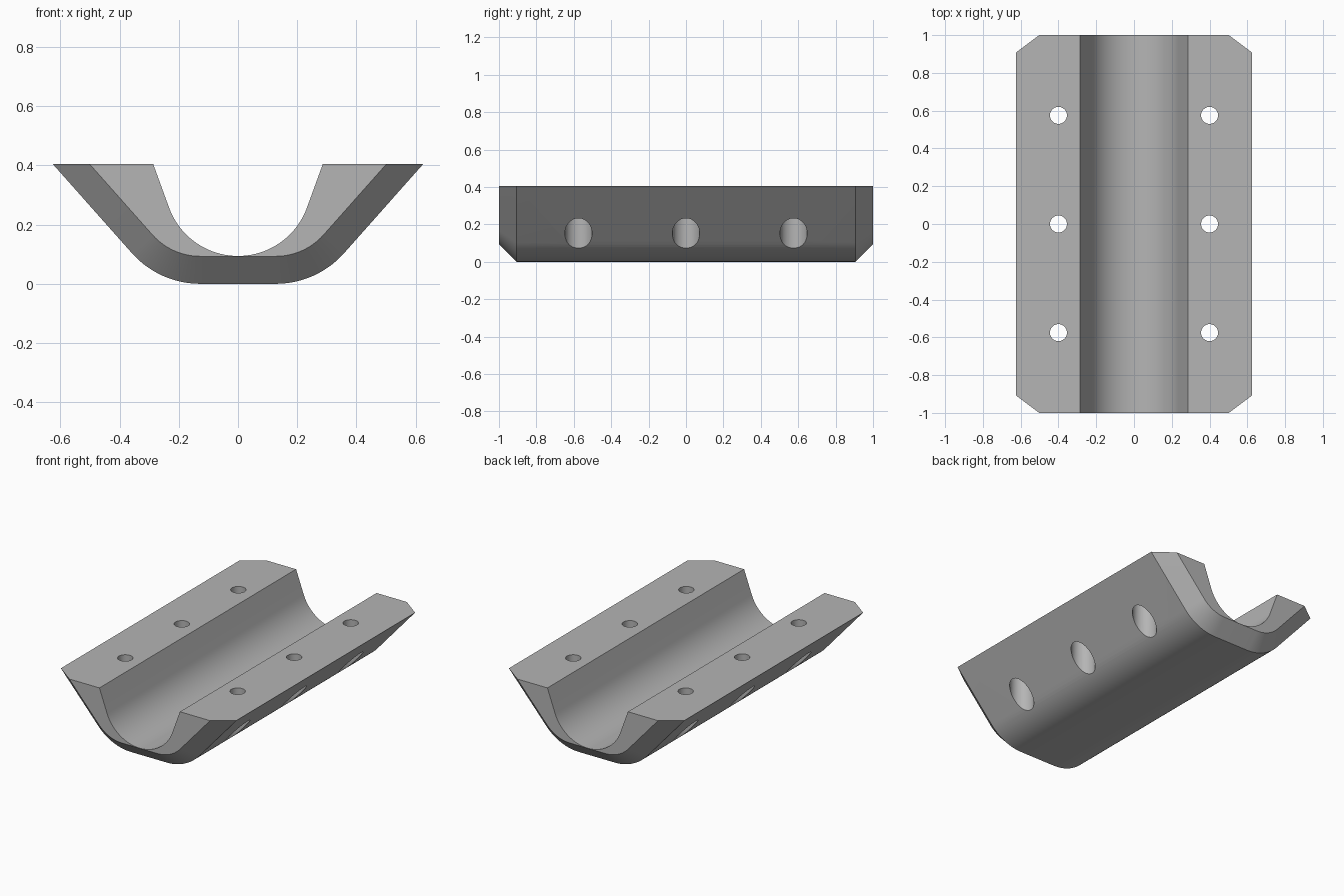
import bpy
import bmesh
from math import sin, cos, tan, radians

if "Cube" in bpy.data.objects:
    bpy.data.objects.remove(bpy.data.objects["Cube"], do_unlink=True)

TOP, BEVEL = 0.405, 0.093
SLOPE = radians(48.4)           # outer flank angle
FLAT, ROUND = 0.127, 0.31       # half width of the flat base, corner radius
DRAFT = radians(70)             # groove flank angle
GROOVE_R, GROOVE_Z = 0.2475, 0.094

grey = bpy.data.materials.new("mid grey")
grey.use_nodes = True
grey.diffuse_color = (0.46, 0.46, 0.46, 1)
grey.node_tree.nodes["Principled BSDF"].inputs["Base Color"].default_value = grey.diffuse_color


def mirrored(half):
    """Mirror a right-hand half profile into a full left-to-right one."""
    return [(-x, z) for x, z in reversed(half) if x > 1e-6] + half


def outer_profile(inset):
    r = ROUND - inset
    arc = [(FLAT + r * sin(a), ROUND - r * cos(a))
           for a in (SLOPE * i / 14 for i in range(15))]
    x, z = arc[-1]
    return mirrored(arc + [(x + (TOP - z) / tan(SLOPE), TOP)])


def groove_profile():
    arc = [(GROOVE_R * sin(a), GROOVE_Z + GROOVE_R * (1 - cos(a)))
           for a in (DRAFT * i / 20 for i in range(21))]
    x, z = arc[-1]
    return mirrored(arc + [(x + (TOP - z) / tan(DRAFT), TOP)])


# Body: four matching cross-sections joined along y, bevelled at both ends
bm = bmesh.new()
rings = []
for y, inset in ((-1, BEVEL), (BEVEL - 1, 0), (1 - BEVEL, 0), (1, BEVEL)):
    section = outer_profile(inset) + groove_profile()[::-1]
    rings.append([bm.verts.new((x, y, z)) for x, z in section])
for a, b in zip(rings, rings[1:]):
    for i in range(len(a)):
        j = (i + 1) % len(a)
        bm.faces.new((a[i], a[j], b[j], b[i]))
bm.faces.new(rings[0])
bm.faces.new(rings[-1])
bmesh.ops.recalc_face_normals(bm, faces=bm.faces)
mesh = bpy.data.meshes.new("saddle_block")
bm.to_mesh(mesh)
bm.free()
mesh.materials.append(grey)
block = bpy.data.objects.new("saddle_block", mesh)
bpy.context.collection.objects.link(block)


def cut_holes(name, radius, low, high):
    """Cut the six vertical holes of one diameter."""
    bpy.ops.object.select_all(action='DESELECT')
    parts = []
    for x in (-0.4, 0.4):
        for y in (-0.575, 0, 0.575):
            bpy.ops.mesh.primitive_cylinder_add(
                vertices=40, radius=radius, depth=high - low,
                location=(x, y, (low + high) / 2))
            parts.append(bpy.context.object)
    for part in parts:
        part.select_set(True)
    bpy.ops.object.join()
    cutter = bpy.context.object
    cutter.name = name
    cutter.data.materials.append(grey)
    cutter.hide_render = True
    mod = block.modifiers.new(name, 'BOOLEAN')
    mod.object, mod.operation, mod.solver = cutter, 'DIFFERENCE', 'EXACT'
    bpy.context.view_layer.objects.active = block
    bpy.ops.object.modifier_apply(modifier=name)
    bpy.data.objects.remove(cutter, do_unlink=True)


# Wide screw-head recesses from below, then narrow holes right through
cut_holes("recess_cutter", 0.073, -0.1, 0.32)
cut_holes("hole_cutter", 0.045, -0.1, 0.6)

bpy.ops.object.select_all(action='DESELECT')
block.select_set(True)
bpy.context.view_layer.objects.active = block
bpy.ops.object.shade_smooth_by_angle(angle=radians(20))
